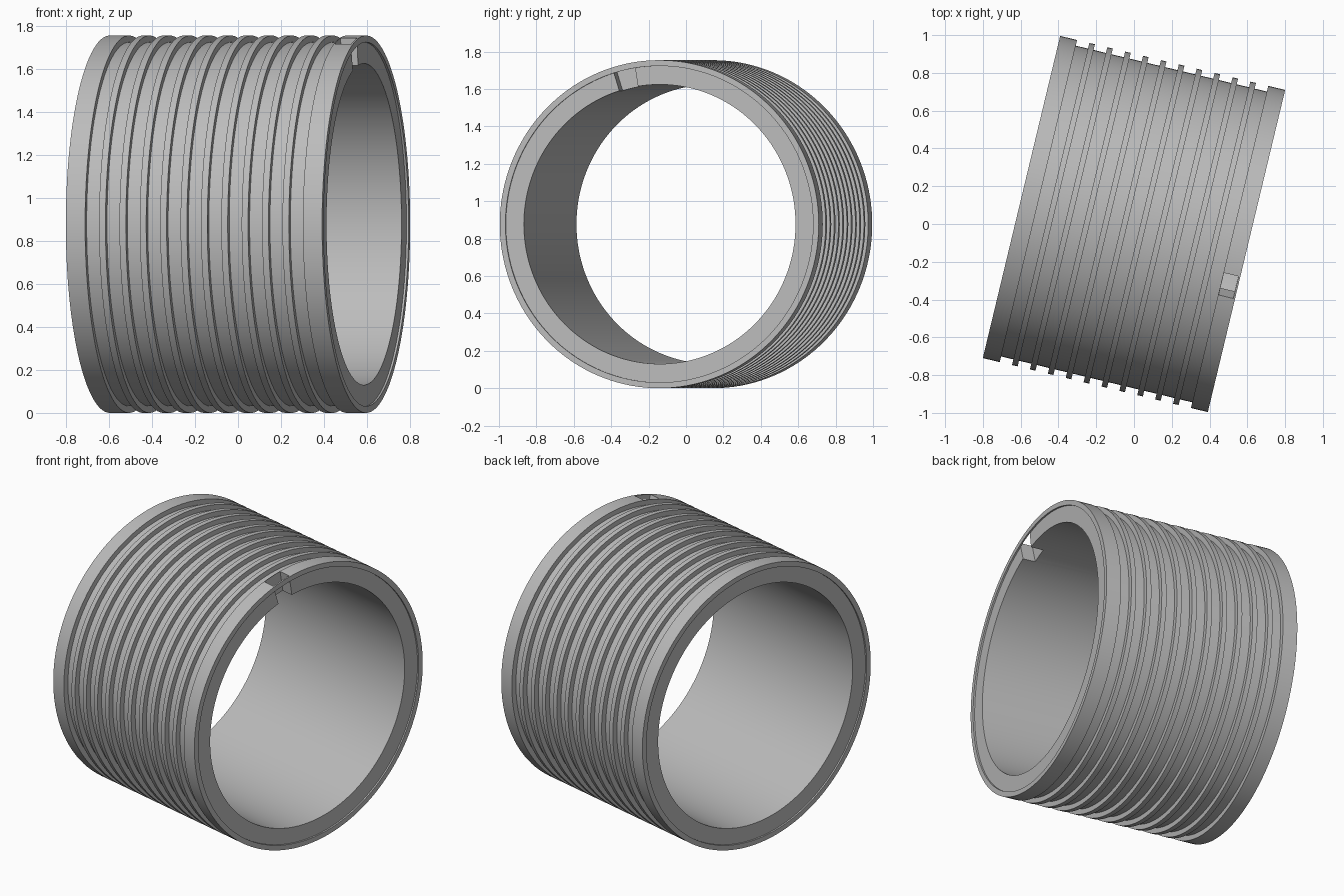
import bpy, bmesh, math
from mathutils import Vector, Matrix

old = bpy.data.objects.get("Cube")
if old:
    bpy.data.objects.remove(old, do_unlink=True)

HALF, OUTER, CORE, BORE = 0.6125, 0.877, 0.846, 0.747
RECESS, COLLAR, GROOVE, RIB, RIBS = 0.01, 0.092, 0.067, 0.0304, 10
SEGMENTS = 144
PLACE = Matrix.Translation((0, 0, OUTER)) @ Matrix.Rotation(math.radians(-13.5), 4, 'Z')

grey = bpy.data.materials.new("plain grey")
grey.use_nodes = True
grey.diffuse_color = (0.5, 0.5, 0.5, 1)
grey.node_tree.nodes["Principled BSDF"].inputs["Base Color"].default_value = (0.5, 0.5, 0.5, 1)


def add_object(name, bm):
    bmesh.ops.recalc_face_normals(bm, faces=bm.faces)
    mesh = bpy.data.meshes.new(name)
    bm.to_mesh(mesh)
    bm.free()
    mesh.materials.append(grey)
    obj = bpy.data.objects.new(name, mesh)
    obj.matrix_world = PLACE
    bpy.context.collection.objects.link(obj)
    return obj


# Half section as (axial position, radius): bore, recessed end, collar, ribs
end = HALF - RECESS
profile = [(end, BORE), (-end, BORE), (-end, CORE), (-HALF, CORE), (-HALF, OUTER)]
a = -HALF + COLLAR
for i in range(RIBS + 1):
    profile += [(a, OUTER), (a, CORE), (a + GROOVE, CORE), (a + GROOVE, OUTER)]
    a += GROOVE + RIB
profile += [(HALF, OUTER), (HALF, CORE), (end, CORE)]

# Ribbed sleeve: the section turned about its axis
bm = bmesh.new()
loops = []
for k in range(SEGMENTS):
    t = math.tau * k / SEGMENTS
    loops.append([bm.verts.new((x, r * math.sin(t), r * math.cos(t))) for x, r in profile])
for k in range(SEGMENTS):
    p, q = loops[k - 1], loops[k]
    for j in range(len(profile)):
        bm.faces.new((p[j - 1], p[j], q[j], q[j - 1]))
sleeve = add_object("ribbed_sleeve", bm)

# Wedge-shaped slot through the wall, just behind the end lip
bm = bmesh.new()
for x in (0.524, end + 0.0006):
    for r in (0.7, 0.95):
        for deg in (-9.2, -17.3):
            t = math.radians(deg)
            bm.verts.new(Vector((x, r * math.sin(t), r * math.cos(t))))
bmesh.ops.convex_hull(bm, input=bm.verts)
cutter = add_object("slot_cutter", bm)
cutter.hide_render = True

bpy.ops.object.select_all(action='DESELECT')
bpy.context.view_layer.objects.active = sleeve
sleeve.select_set(True)
mod = sleeve.modifiers.new("slot", 'BOOLEAN')
mod.operation, mod.solver, mod.object = 'DIFFERENCE', 'EXACT', cutter
bpy.ops.object.modifier_apply(modifier=mod.name)
bpy.data.objects.remove(cutter, do_unlink=True)

# Smooth walls with crisp rib edges
bpy.ops.object.shade_smooth_by_angle(angle=math.radians(30))
